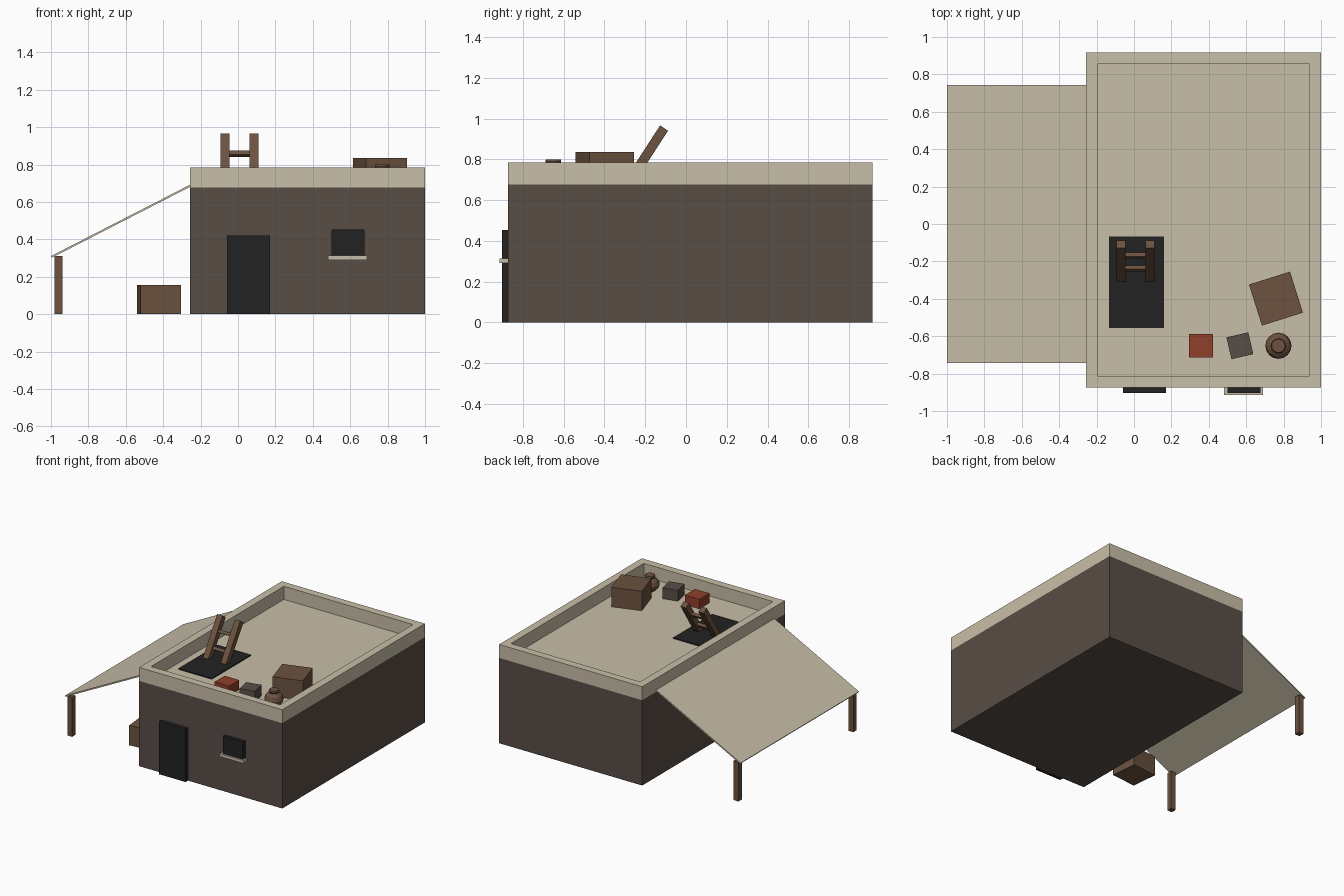
import bpy, bmesh, math
from mathutils import Vector

if "Cube" in bpy.data.objects:
    bpy.data.objects.remove(bpy.data.objects["Cube"], do_unlink=True)


def material(name, r, g, b):
    m = bpy.data.materials.new(name)
    m.use_nodes = True
    m.diffuse_color = (r, g, b, 1)
    bsdf = next(n for n in m.node_tree.nodes if n.type == "BSDF_PRINCIPLED")
    bsdf.inputs["Base Color"].default_value = (r, g, b, 1)
    return m


MUD = material("dark_mud", 0.098, 0.075, 0.061)
SAND = material("pale_sand", 0.584, 0.521, 0.392)
BLACK = material("black", 0.016, 0.016, 0.016)
WOOD = material("brown_wood", 0.150, 0.085, 0.050)
RED = material("rust_red", 0.283, 0.050, 0.023)

FLOOR = 0.68      # roof floor height
FRONT = -0.873    # front wall plane


def finish(name, bm, mat):
    bmesh.ops.recalc_face_normals(bm, faces=bm.faces)
    mesh = bpy.data.meshes.new(name)
    bm.to_mesh(mesh)
    bm.free()
    mesh.materials.append(mat)
    obj = bpy.data.objects.new(name, mesh)
    bpy.context.scene.collection.objects.link(obj)
    return obj


def cube_mesh(size):
    bm = bmesh.new()
    bmesh.ops.create_cube(bm, size=1)
    bmesh.ops.scale(bm, vec=size, verts=bm.verts)
    return bm


def block(name, mat, center, size, rot=(0, 0, 0)):
    obj = finish(name, cube_mesh(size), mat)
    obj.location = center
    obj.rotation_euler = [math.radians(a) for a in rot]
    return obj


def span(name, mat, lo, hi):
    lo, hi = Vector(lo), Vector(hi)
    return block(name, mat, (lo + hi) / 2, hi - lo)


# House body
span("house_walls", MUD, (-0.257, FRONT, 0), (1, 0.916, 0.677))

# Roof with a raised parapet: the top face is inset and sunk
bm = cube_mesh((1.257, 1.789, 0.107))
top = max(bm.faces, key=lambda f: f.calc_center_median().z)
bmesh.ops.inset_region(bm, faces=[top], thickness=0.087)
inner = bmesh.ops.extrude_face_region(bm, geom=[top])
bmesh.ops.delete(bm, geom=[top], context="FACES_ONLY")
moved = [v for v in inner["geom"] if isinstance(v, bmesh.types.BMVert)]
bmesh.ops.translate(bm, vec=(0, 0, FLOOR - 0.784), verts=moved)
roof = finish("roof_parapet", bm, SAND)
roof.location = (0.3715, 0.0215, 0.7305)

# Door, window and sill
span("door", BLACK, (-0.06, -0.903, 0), (0.172, FRONT, 0.42))
span("window", BLACK, (0.5, -0.903, 0.3), (0.676, FRONT, 0.452))
span("window_sill", SAND, (0.48, -0.915, 0.29), (0.69, FRONT, 0.313))

# Sloping awning on two posts
low, high = Vector((-0.997, 0, 0.307)), Vector((-0.25, 0, 0.69))
slope = high - low
block("awning", SAND, (low + high) / 2, (slope.length, 1.484, 0.01),
      (0, -math.degrees(math.atan2(slope.z, slope.x)), 0))
for label, y in (("front", -0.72), ("back", 0.72)):
    span(label + "_awning_post", WOOD, (-0.98, y - 0.021, 0), (-0.938, y + 0.021, 0.312))

# Crates
block("ground_crate", WOOD, (-0.4235, -0.505, 0.0785), (0.215, 0.215, 0.157), (0, 0, 5.6))
block("roof_crate", WOOD, (0.759, -0.399, FLOOR + 0.0775), (0.23, 0.23, 0.155), (0, 0, 17.5))
block("red_box", RED, (0.358, -0.651, FLOOR + 0.038), (0.127, 0.127, 0.076))
block("grey_box", MUD, (0.566, -0.651, FLOOR + 0.043), (0.12, 0.12, 0.086), (0, 0, 13))

# Roof hatch with a leaning ladder
span("roof_hatch", BLACK, (-0.134, -0.557, FLOOR), (0.16, -0.066, FLOOR + 0.008))
LEAN = 33
along = Vector((0, math.sin(math.radians(LEAN)), math.cos(math.radians(LEAN))))
ladder_top = Vector((0.008, -0.1075, 0.953))
for label, x in (("right", -0.078), ("left", 0.078)):
    block(label + "_ladder_rail", WOOD, ladder_top - along * 0.165 + Vector((x, 0, 0)),
          (0.047, 0.047, 0.33), (-LEAN, 0, 0))
for label, drop in (("upper", 0.113), ("lower", 0.24)):
    block(label + "_ladder_rung", WOOD, ladder_top - along * drop, (0.12, 0.024, 0.024), (-LEAN, 0, 0))

# Round pot, spun from a profile of radius and height
profile = [(0, 0), (0.04, 0), (0.064, 0.025), (0.07, 0.05), (0.06, 0.078),
           (0.034, 0.098), (0.039, 0.11), (0.036, 0.12), (0, 0.12)]
bm = bmesh.new()
ring = [bm.verts.new((r, 0, z)) for r, z in profile]
edges = [bm.edges.new(pair) for pair in zip(ring, ring[1:])]
bmesh.ops.spin(bm, geom=ring + edges, cent=(0, 0, 0), axis=(0, 0, 1),
               angle=math.tau, steps=16, use_merge=True)
bmesh.ops.remove_doubles(bm, verts=bm.verts, dist=0.0005)
pot = finish("clay_pot", bm, WOOD)
pot.location = (0.772, -0.651, FLOOR)
